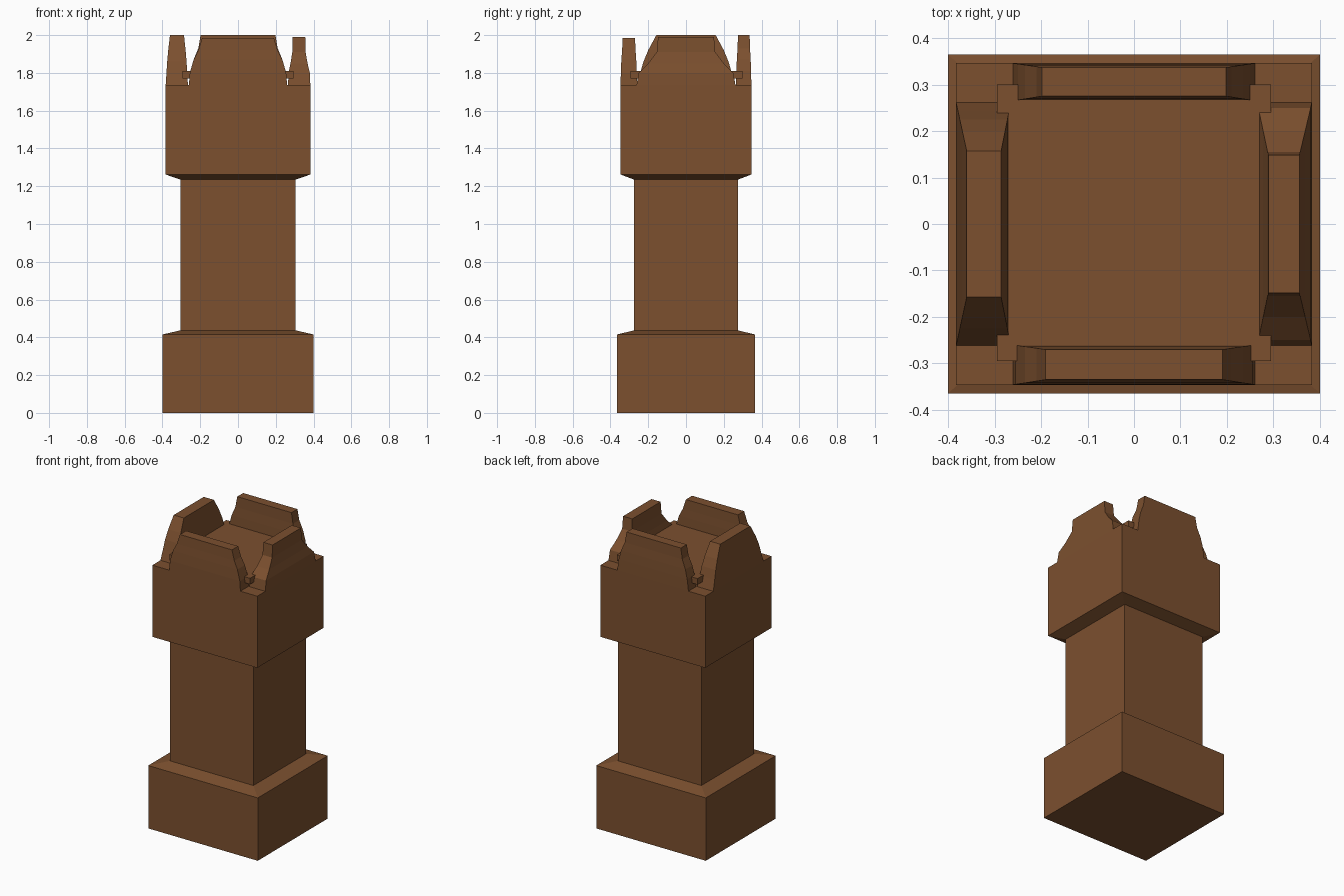
import bpy

if "Cube" in bpy.data.objects:
    bpy.data.objects.remove(bpy.data.objects["Cube"])

wood = bpy.data.materials.new("brown_wood")
wood.diffuse_color = (0.2, 0.08, 0.028, 1)
wood.use_nodes = True
wood.node_tree.nodes["Principled BSDF"].inputs["Base Color"].default_value = wood.diffuse_color


def loft(name, levels):
    """Closed solid through stacked rectangles (x0, x1, y0, y1, z)."""
    verts, faces = [], []
    for x0, x1, y0, y1, z in levels:
        verts += [(x0, y0, z), (x1, y0, z), (x1, y1, z), (x0, y1, z)]
    for k in range(len(levels) - 1):
        for i in range(4):
            a, b = 4 * k + i, 4 * k + (i + 1) % 4
            faces.append((a, b, b + 4, a + 4))
    n = len(verts)
    faces += [(3, 2, 1, 0), (n - 4, n - 3, n - 2, n - 1)]
    mesh = bpy.data.meshes.new(name)
    mesh.from_pydata(verts, [], faces)
    mesh.materials.append(wood)
    obj = bpy.data.objects.new(name, mesh)
    bpy.context.collection.objects.link(obj)
    return obj


def merlon(name, axis, sign, outer, inner, profile):
    """Wall along an axis; outer/inner are (base, top) offsets,
    profile is (half length, z). Thickness tapers with the length."""
    first, last = profile[0][0], profile[-1][0]
    levels = []
    for half, z in profile:
        t = (first - half) / (first - last)
        a, b = sorted(sign * (p[0] + (p[1] - p[0]) * t) for p in (outer, inner))
        levels.append((-half, half, a, b, z) if axis == "x" else (a, b, -half, half, z))
    loft(name, levels)


# Plinth, shaft and head in one stepped body
body = [(0.40, 0.365, 0), (0.40, 0.365, 0.415), (0.305, 0.275, 0.437),
        (0.305, 0.275, 1.235), (0.383, 0.346, 1.262), (0.383, 0.346, 1.735)]
loft("tower_body", [(-x, x, -y, y, z) for x, y, z in body])

# Thin floor inside the battlements, corners showing in the gaps
loft("roof_floor", [(-0.295, 0.295, -0.295, 0.3, z) for z in (1.77, 1.81)])

# Four battlement walls
merlon("front_battlement", "x", -1, (0.346, 0.335), (0.26, 0.27),
       [(0.26, 1.735), (0.255, 1.80), (0.235, 1.87), (0.21, 1.92), (0.19, 1.985)])
merlon("back_battlement", "x", 1, (0.346, 0.337), (0.265, 0.275),
       [(0.26, 1.735), (0.25, 1.81), (0.235, 1.87), (0.21, 1.93), (0.198, 2.0)])
merlon("left_battlement", "y", -1, (0.383, 0.36), (0.265, 0.286),
       [(0.262, 1.735), (0.242, 1.80), (0.225, 1.86), (0.2, 1.92), (0.157, 2.0)])
merlon("right_battlement", "y", 1, (0.383, 0.356), (0.265, 0.289),
       [(0.262, 1.735), (0.25, 1.80), (0.2, 1.85), (0.155, 1.91), (0.148, 1.99)])
